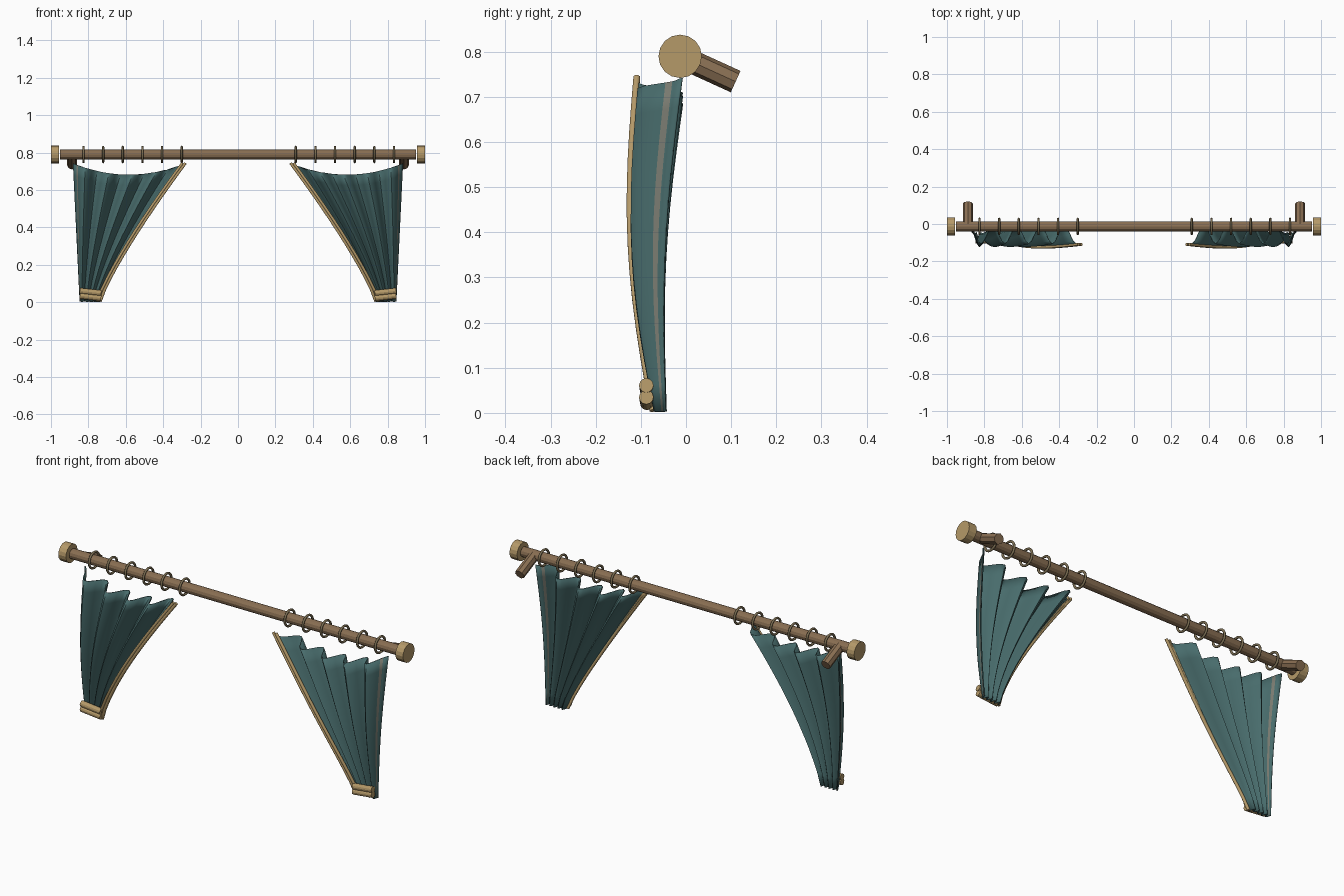
import bpy, bmesh, math
from mathutils import Vector

cube = bpy.data.objects.get("Cube")
if cube:
    bpy.data.objects.remove(cube, do_unlink=True)


def material(name, r, g, b):
    m = bpy.data.materials.new(name)
    m.use_nodes = True
    m.diffuse_color = (r, g, b, 1)
    m.node_tree.nodes["Principled BSDF"].inputs["Base Color"].default_value = (r, g, b, 1)
    return m


TEAL = material("teal cloth", 0.065, 0.15, 0.15)
TAN = material("tan trim", 0.46, 0.32, 0.14)
WOOD = material("brown wood", 0.25, 0.157, 0.085)
RING = material("dark bronze", 0.20, 0.155, 0.085)
GREY = material("grey hem", 0.20, 0.205, 0.17)

ROD_Y, ROD_Z = -0.013, 0.79


def finish(obj, name, mat=None, angle=35):
    obj.name = name
    if mat:
        obj.data.materials.append(mat)
    bpy.ops.object.select_all(action='DESELECT')
    obj.select_set(True)
    bpy.context.view_layer.objects.active = obj
    bpy.ops.object.shade_smooth_by_angle(angle=math.radians(angle))
    return obj


def cylinder(name, start, end, radius, sides, mat, angle=20):
    a, b = Vector(start), Vector(end)
    bpy.ops.mesh.primitive_cylinder_add(vertices=sides, radius=radius, depth=(b - a).length,
                                        location=(a + b) / 2)
    obj = bpy.context.object
    obj.rotation_euler = (b - a).to_track_quat('Z', 'Y').to_euler()
    return finish(obj, name, mat, angle)


PLEATS, FLAT, TRIM = 4.5, 0.95, 0.965
HEM = (0.032, 0.044)
COLUMNS = sorted([FLAT * i / 36 for i in range(37)] + [*HEM, TRIM, 1.0])
ROWS = 12


def cloth_point(u, v, side):
    """u runs from the outer edge to the inner edge, v from the hem to the top."""
    outer = 0.845 + 0.036 * v
    inner = 0.735 - 0.455 * v ** 1.2
    x = outer + (inner - outer) * u
    top = 0.742 - 0.24 * u * (1 - u)
    belly = math.sin(math.pi * v)
    centre = -0.057 - 0.025 * belly
    depth = 0.012 + 0.036 * v + 0.006 * belly
    # The pleats start at the back and end in a flat front strip along the inner edge
    wave = -math.cos(math.tau * PLEATS * min(u / FLAT, 1))
    return Vector((side * x, centre - depth * wave, 0.003 + (top - 0.003) * v))


def curtain(name, side):
    bm = bmesh.new()
    grid = [[bm.verts.new(cloth_point(u, r / ROWS, side)) for u in COLUMNS]
            for r in range(ROWS + 1)]
    for low, high in zip(grid, grid[1:]):
        for i in range(len(COLUMNS) - 1):
            quad = [low[i], low[i + 1], high[i + 1], high[i]]
            face = bm.faces.new(quad if side < 0 else quad[::-1])
            u = (COLUMNS[i] + COLUMNS[i + 1]) / 2
            face.material_index = 1 if u > TRIM else 2 if HEM[0] < u < HEM[1] else 0
    mesh = bpy.data.meshes.new(name)
    bm.to_mesh(mesh)
    bm.free()
    for m in (TEAL, TAN, GREY):
        mesh.materials.append(m)
    obj = bpy.data.objects.new(name, mesh)
    bpy.context.collection.objects.link(obj)
    finish(obj, name)
    thick = obj.modifiers.new("thickness", 'SOLIDIFY')
    thick.thickness = 0.005
    thick.offset = 0


def trim_cord(name, side, shift):
    """A cord lying on the front of the inner edge, shifted outwards along x."""
    curve = bpy.data.curves.new(name, 'CURVE')
    curve.dimensions = '3D'
    curve.bevel_depth = 0.008
    curve.bevel_resolution = 2
    curve.use_fill_caps = True
    line = curve.splines.new('POLY')
    line.points.add(ROWS)
    for r, p in enumerate(line.points):
        p.co = (*(cloth_point(1, r / ROWS, side) + Vector((side * shift, -0.004, 0.002))), 1)
    curve.materials.append(TAN)
    obj = bpy.data.objects.new(name, curve)
    bpy.context.collection.objects.link(obj)


# Rod
cylinder("rod", (-0.952, ROD_Y, ROD_Z), (0.952, ROD_Y, ROD_Z), 0.026, 12, WOOD)

for label, s in (("left", 1), ("right", -1)):
    # End cap and wall bracket
    cylinder(label + "_end_cap", (s * 0.956, ROD_Y, ROD_Z), (s, ROD_Y, ROD_Z), 0.048, 16, TAN)
    cylinder(label + "_bracket", (s * 0.888, ROD_Y, ROD_Z), (s * 0.888, 0.11, 0.734),
             0.026, 8, WOOD)

    # Rings along the rod
    for i in range(6):
        bpy.ops.mesh.primitive_torus_add(major_segments=20, minor_segments=8,
                                         major_radius=0.041, minor_radius=0.006,
                                         location=(s * (0.305 + 0.105 * i) + 0.004, ROD_Y, ROD_Z),
                                         rotation=(0, math.pi / 2, 0))
        finish(bpy.context.object, f"{label}_ring_{i + 1}", RING, 60)

    # Pleated curtain with two cords along the inner edge
    curtain(label + "_curtain", s)
    trim_cord(label + "_outer_cord", s, 0.017)
    trim_cord(label + "_edge_cord", s, 0.001)

    # Two tie bars holding the gathered cloth
    for part, z in (("upper", 0.061), ("lower", 0.035)):
        cylinder(f"{label}_{part}_tie", (s * 0.846, -0.088, z), (s * 0.732, -0.086, z - 0.013),
                 0.016, 12, TAN)
